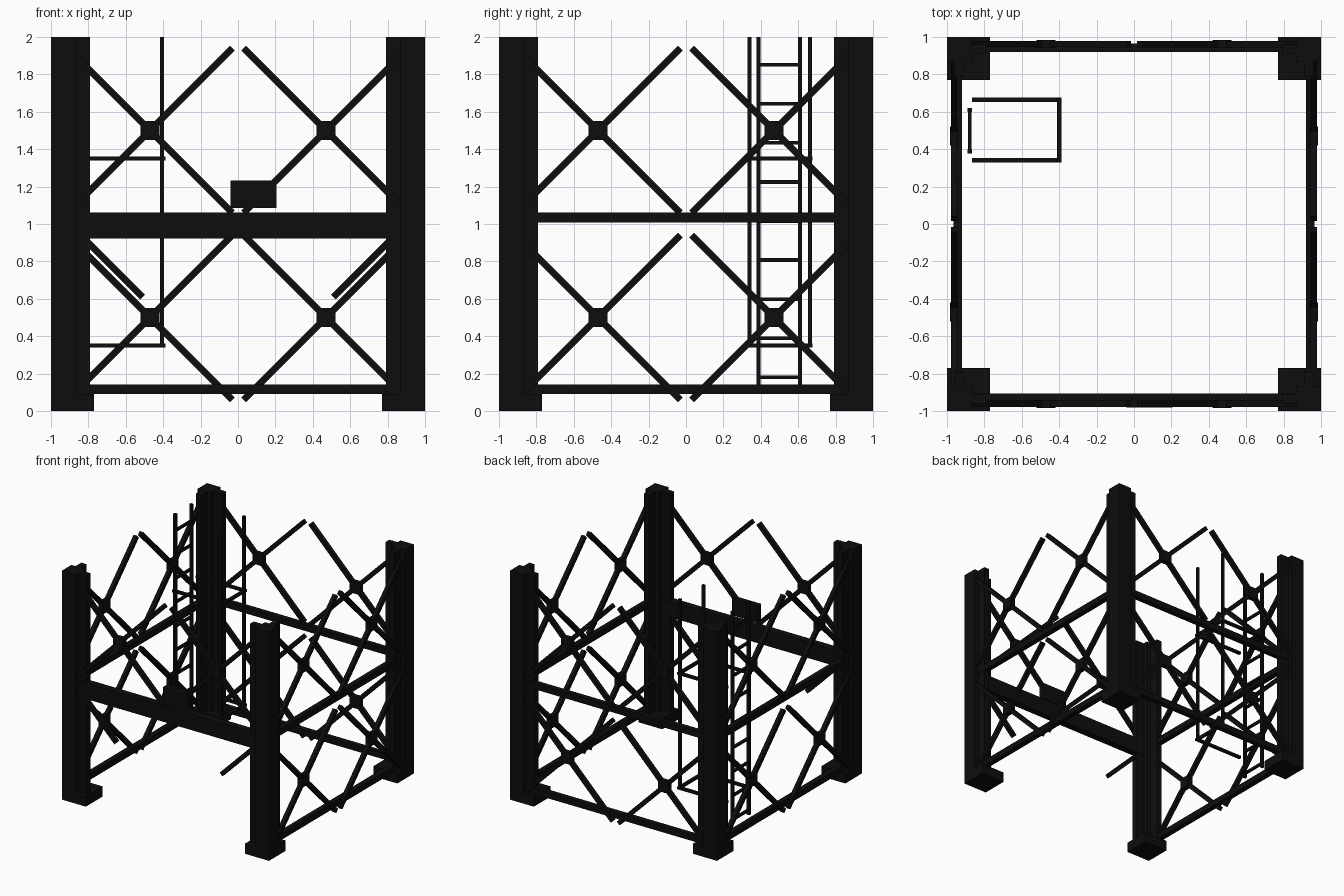
import bpy
import math
from mathutils import Matrix, Vector

cube = bpy.data.objects.get("Cube")
if cube:
    bpy.data.objects.remove(cube, do_unlink=True)

# Single dark painted steel
steel = bpy.data.materials.new("black steel")
steel.use_nodes = True
steel.diffuse_color = (0.004, 0.004, 0.004, 1)
steel.node_tree.nodes["Principled BSDF"].inputs["Base Color"].default_value = steel.diffuse_color

UNIT_FACES = [(0, 1, 3, 2), (4, 6, 7, 5), (0, 4, 5, 1), (2, 3, 7, 6), (0, 2, 6, 4), (1, 5, 7, 3)]


def build(name, boxes):
    """One object from (centre, size, rotation matrix) boxes."""
    verts, faces = [], []
    for centre, size, rot in boxes:
        base = len(verts)
        for sx in (-0.5, 0.5):
            for sy in (-0.5, 0.5):
                for sz in (-0.5, 0.5):
                    corner = Vector((sx * size[0], sy * size[1], sz * size[2]))
                    verts.append(Vector(centre) + rot @ corner)
        faces += [[base + i for i in f] for f in UNIT_FACES]
    mesh = bpy.data.meshes.new(name)
    mesh.from_pydata(verts, [], faces)
    mesh.materials.append(steel)
    obj = bpy.data.objects.new(name, mesh)
    bpy.context.collection.objects.link(obj)
    return obj


def span(x, y, z):
    """Axis-aligned box from its three ranges."""
    return ([sum(r) / 2 for r in (x, y, z)], [abs(r[1] - r[0]) for r in (x, y, z)], Matrix.Identity(3))


def arm(x, z, length, slope, depth=-0.962):
    """Diagonal bar in the plane of the front wall."""
    return ((x, depth, z), (length, 0.034, 0.036), Matrix.Rotation(-slope * math.pi / 4, 3, "Y"))


def bay(z):
    """Two crossed braces side by side, with square hub plates."""
    boxes = []
    for x in (-0.47, 0.47):
        boxes += [arm(x, z, 1.245, s) for s in (-1, 1)]
        boxes.append(span((x - 0.05, x + 0.05), (-0.985, -0.94), (z - 0.05, z + 0.05)))
    return boxes


def beam(z0, z1):
    return span((-0.9, 0.9), (-0.966, -0.92), (z0, z1))


# Corner columns: square core with stub fins on a base plate
for end, sy in (("front", -1), ("back", 1)):
    for side, sx in (("right", -1), ("left", 1)):
        def part(a, b, z):
            return span([sx * (1 - v) for v in a], [sy * (1 - v) for v in b], z)
        build(f"{end}_{side}_column", [
            part((0, 0.13), (0, 0.13), (0.05, 2)),
            part((0.1, 0.21), (0.04, 0.09), (0.05, 2)),
            part((0.04, 0.09), (0.1, 0.21), (0.05, 2))])
        build(f"{end}_{side}_base_plate", [part((0, 0.23), (0, 0.23), (0, 0.09))])

# Braced walls, drawn as a front wall and turned into place
for name, turn in (("left", 90), ("back", 180), ("right", 270)):
    rotation = Matrix.Rotation(math.radians(turn), 4, "Z")
    for label, boxes in (("lower_braces", bay(0.5)), ("upper_braces", bay(1.5)),
                         ("bottom_beam", [beam(0.09, 0.142)]),
                         ("middle_beam", [beam(1.008, 1.062)])):
        build(f"{name}_{label}", boxes).data.transform(rotation)

# Open front wall: deep beam, upper braces, short lower struts, control box
build("front_upper_braces", bay(1.5))
build("front_deep_beam", [span((-0.9, 0.9), (-0.966, -0.905), (0.922, 1.062))])
build("front_struts", [arm(s * 0.7, 0.8, 0.54, s, -0.945) for s in (-1, 1)])
build("control_box", [span((-0.04, 0.205), (-0.98, -0.93), (1.085, 1.232))])

# Ladder
ladder = [span((-0.89, -0.866), (y - 0.011, y + 0.011), (0.14, 2)) for y in (0.388, 0.61)]
ladder += [span((-0.888, -0.868), (0.385, 0.615), (z - 0.01, z + 0.01))
           for z in [0.18 + 0.209 * i for i in range(9)]]
build("ladder", ladder)

# Ladder cage: two posts and two open hoops
cage = [span((-0.418, -0.395), (y - 0.011, y + 0.011), (0.34, 2)) for y in (0.34, 0.663)]
for z in (0.35, 1.35):
    height = (z - 0.011, z + 0.011)
    cage += [span((-0.866, -0.388), (y - 0.012, y + 0.012), height) for y in (0.34, 0.665)]
    cage.append(span((-0.412, -0.388), (0.34, 0.665), height))
build("ladder_cage", cage)
